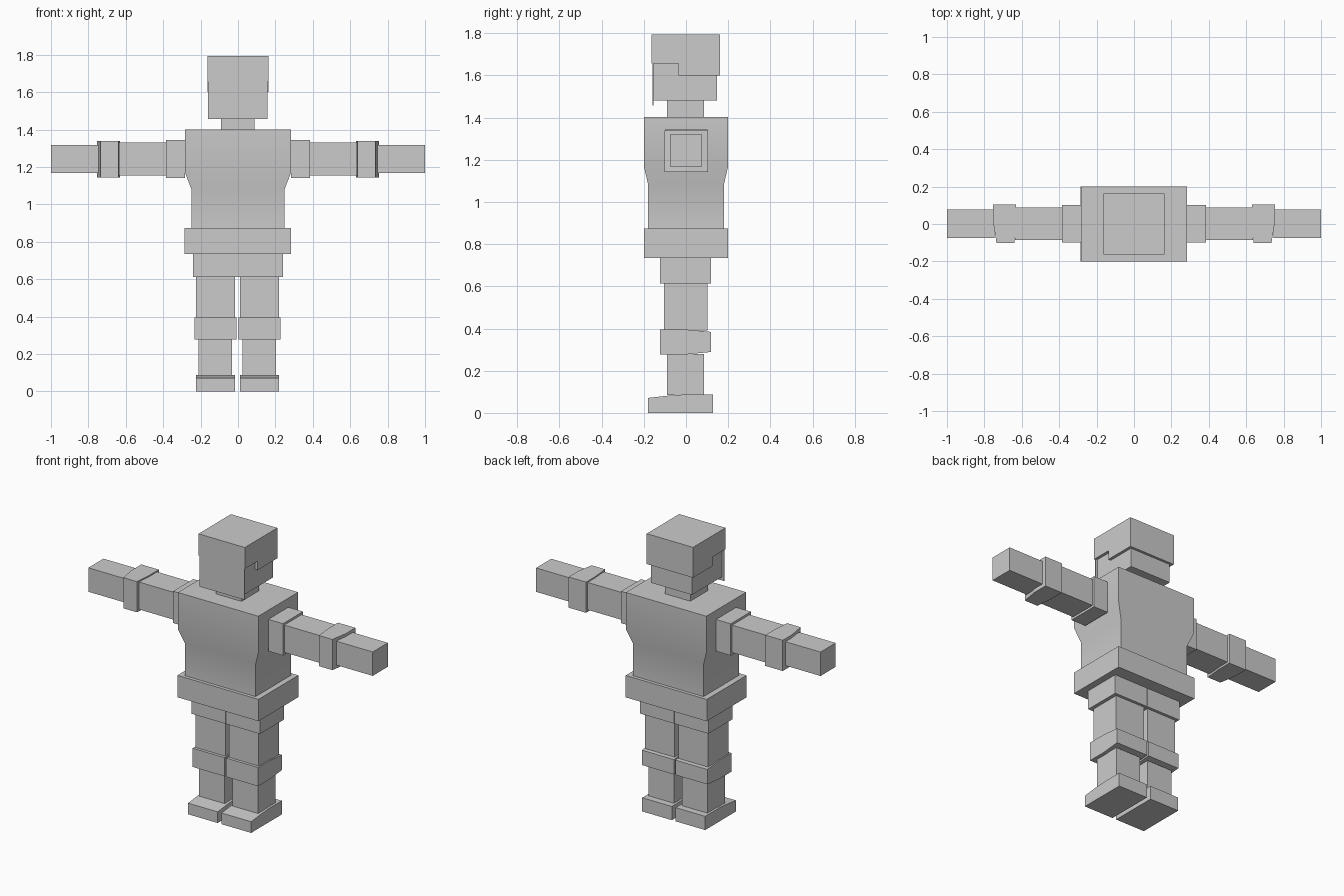
import bpy, bmesh

if "Cube" in bpy.data.objects:
    bpy.data.objects.remove(bpy.data.objects["Cube"])


def prism(name, pts, axis, a, b):
    """Extrude a 2D outline along an axis ('X': pts are y,z / 'Z': pts are x,y)."""
    bm = bmesh.new()
    place = (lambda p, t: (t, p[0], p[1])) if axis == 'X' else (lambda p, t: (p[0], p[1], t))
    lo = [bm.verts.new(place(p, a)) for p in pts]
    hi = [bm.verts.new(place(p, b)) for p in pts]
    bm.faces.new(lo)
    bm.faces.new(hi)
    n = len(pts)
    for i in range(n):
        j = (i + 1) % n
        bm.faces.new((lo[i], lo[j], hi[j], hi[i]))
    bmesh.ops.recalc_face_normals(bm, faces=bm.faces)
    me = bpy.data.meshes.new(name)
    bm.to_mesh(me)
    bm.free()
    ob = bpy.data.objects.new(name, me)
    bpy.context.collection.objects.link(ob)
    return ob


def box(name, x, y, z):
    return prism(name, [(x[0], y[0]), (x[1], y[0]), (x[1], y[1]), (x[0], y[1])], 'Z', *z)


def mirrored(ob, centre=0.0):
    """Mirror a right-hand part across x = 0, then shift to the body's centre line."""
    ob.modifiers.new("Mirror", 'MIRROR').use_mirror_merge = False
    ob.location.x = centre
    return ob


# head: inset skull, stepped hair cap, thin face plate, neck
box("head", (-0.145, 0.145), (-0.155, 0.146), (1.48, 1.66))
prism("hair", [(-0.164, 1.657), (-0.035, 1.657), (-0.035, 1.6), (0.162, 1.6),
               (0.162, 1.793), (-0.164, 1.793)], 'X', -0.163, 0.163)
box("face_plate", (-0.16, 0.158), (-0.16, -0.155), (1.457, 1.66))
box("neck", (-0.09, 0.087), (-0.09, 0.085), (1.40, 1.48))

# torso: stacked rectangular rings, softly shaded through the taper
rings = [(0.249, 0.179, 0.874), (0.249, 0.179, 1.08), (0.283, 0.2, 1.17), (0.283, 0.2, 1.402)]
bm = bmesh.new()
loops = [[bm.verts.new((sx * w, sy * d, z)) for sx, sy in ((-1, -1), (1, -1), (1, 1), (-1, 1))]
         for w, d, z in rings]
for lo, hi in zip(loops, loops[1:]):
    for i in range(4):
        j = (i + 1) % 4
        bm.faces.new((lo[i], lo[j], hi[j], hi[i]))
bm.faces.new(loops[0][::-1])
bm.faces.new(loops[-1])
me = bpy.data.meshes.new("torso")
bm.to_mesh(me)
bm.free()
torso = bpy.data.objects.new("torso", me)
bpy.context.collection.objects.link(torso)
bpy.context.view_layer.objects.active = torso
torso.select_set(True)
bpy.ops.object.shade_smooth_by_angle(angle=0.6)

# belt
box("belt", (-0.286, 0.284), (-0.2, 0.2), (0.735, 0.874))

# arms
AZ = 1.243
for name, x0, x1, r in (("shoulder", 0.283, 0.386, 0.101),
                        ("upper_arm", 0.386, 0.635, 0.087),
                        ("forearm", 0.745, 1.0, 0.076)):
    mirrored(box(name, (x0, x1), (-r + 0.001, r + 0.001), (AZ - r, AZ + r)))
mirrored(prism("elbow", [(0.63, 0.104), (0.753, 0.104), (0.753, 0.01), (0.735, -0.102),
                         (0.64, -0.102), (0.63, 0.01)], 'Z', 1.143, 1.338))

# legs
LX, C = 0.1175, -0.003
mirrored(box("leg_cuff", (0.001, 0.241), (-0.123, 0.119), (0.613, 0.735)))
mirrored(box("thigh", (LX - 0.104, LX + 0.104), (-0.104, 0.101), (0.39, 0.613)), C)
mirrored(prism("knee", [(-0.123, 0.277), (0.0, 0.277), (0.119, 0.289), (0.119, 0.384),
                        (0.0, 0.395), (-0.123, 0.396)], 'X', LX - 0.1125, LX + 0.1125), C)
mirrored(box("shin", (LX - 0.0895, LX + 0.0895), (-0.09, 0.085), (0.085, 0.28)), C)
mirrored(prism("foot", [(-0.18, 0.0), (0.128, 0.0), (0.128, 0.087), (-0.01, 0.087),
                        (-0.09, 0.081), (-0.18, 0.071)], 'X', LX - 0.104, LX + 0.104), C)
